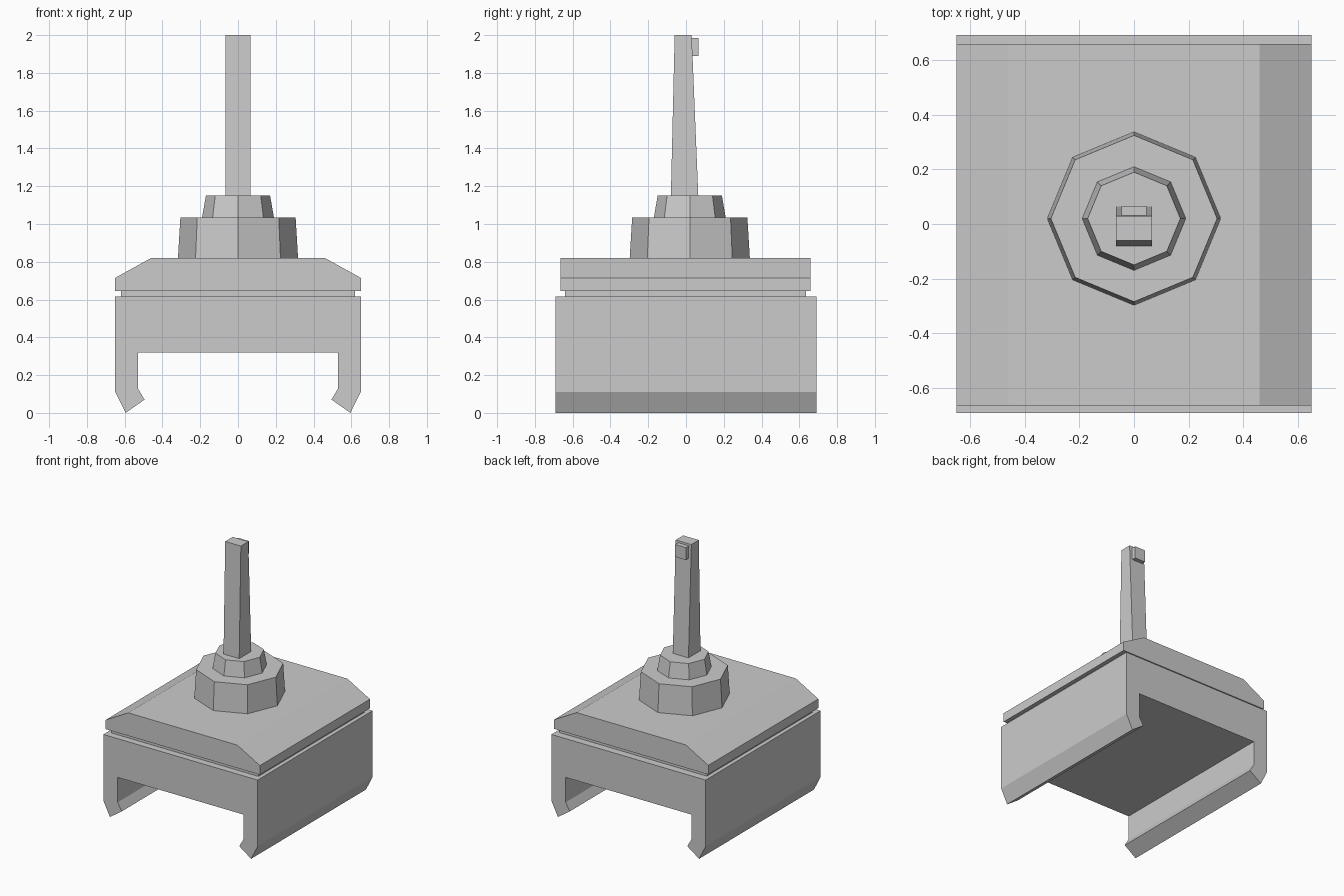
import bpy, bmesh, math
from mathutils import Matrix

if "Cube" in bpy.data.objects:
    bpy.data.objects.remove(bpy.data.objects["Cube"])


def finish(name, bm):
    bmesh.ops.recalc_face_normals(bm, faces=bm.faces)
    me = bpy.data.meshes.new(name)
    bm.to_mesh(me)
    bm.free()
    ob = bpy.data.objects.new(name, me)
    bpy.context.collection.objects.link(ob)
    return ob


def extrude(name, half, y0, y1):
    """Mirror a right-hand (x, z) half profile and extrude it along y."""
    profile = half + [(-x, z) for x, z in reversed(half)]
    bm = bmesh.new()
    face = bm.faces.new([bm.verts.new((x, y0, z)) for x, z in profile])
    ext = bmesh.ops.extrude_face_region(bm, geom=[face])["geom"]
    moved = [v for v in ext if isinstance(v, bmesh.types.BMVert)]
    bmesh.ops.translate(bm, verts=moved, vec=(0, y1 - y0, 0))
    return finish(name, bm)


def octagon(name, r0, r1, z0, z1, y=0.02):
    """Tapered eight-sided collar."""
    bm = bmesh.new()
    bmesh.ops.create_cone(bm, cap_ends=True, segments=8, radius1=r0, radius2=r1,
                          depth=z1 - z0,
                          matrix=Matrix.Translation((0, y, (z0 + z1) / 2)))
    return finish(name, bm)


def side_prism(name, profile, half_width):
    """Extrude a (y, z) profile across x."""
    bm = bmesh.new()
    face = bm.faces.new([bm.verts.new((-half_width, y, z)) for y, z in profile])
    ext = bmesh.ops.extrude_face_region(bm, geom=[face])["geom"]
    moved = [v for v in ext if isinstance(v, bmesh.types.BMVert)]
    bmesh.ops.translate(bm, verts=moved, vec=(2 * half_width, 0, 0))
    return finish(name, bm)


# Clamp body with hooked jaws, recessed neck, chamfered top plate
extrude("clamp_body", [(0.53, 0.32), (0.53, 0.13), (0.495, 0.07), (0.595, 0.0),
                       (0.65, 0.11), (0.65, 0.615)], -0.692, 0.692)
extrude("recessed_neck", [(0.62, 0.615), (0.62, 0.645)], -0.64, 0.635)
extrude("top_plate", [(0.65, 0.645), (0.65, 0.715), (0.46, 0.82)], -0.665, 0.66)

# Stepped collars
octagon("lower_collar", 0.318, 0.305, 0.82, 1.035)
octagon("upper_collar", 0.19, 0.17, 1.035, 1.15)

# Tapered post and the small block on its back
side_prism("post", [(-0.08, 1.15), (0.065, 1.15), (0.03, 2.0), (-0.06, 2.0)], 0.066)
side_prism("post_block", [(0.03, 1.89), (0.066, 1.89), (0.066, 1.985), (0.03, 1.985)], 0.045)
